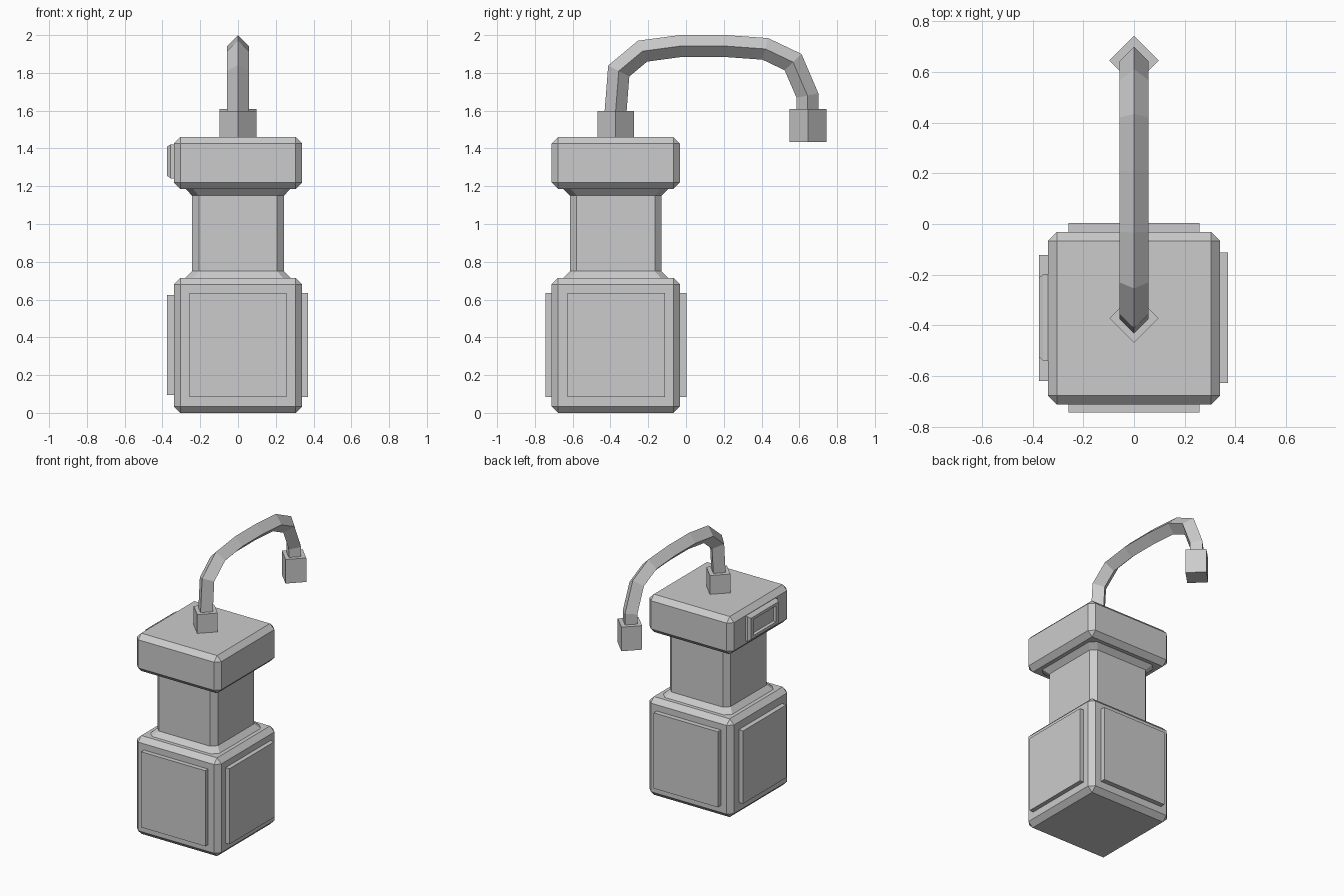
import bpy, bmesh, math
from mathutils import Vector

if "Cube" in bpy.data.objects:
    bpy.data.objects.remove(bpy.data.objects["Cube"])

CY = -0.372  # centre line of the bottle-like body in y


def finish(name, bm):
    bmesh.ops.recalc_face_normals(bm, faces=bm.faces[:])
    me = bpy.data.meshes.new(name)
    bm.to_mesh(me)
    bm.free()
    ob = bpy.data.objects.new(name, me)
    bpy.context.collection.objects.link(ob)
    return ob


def box(name, lo, hi, bevel=0):
    bm = bmesh.new()
    bmesh.ops.create_cube(bm, size=1)
    for v in bm.verts:
        v.co = Vector([(a + b) / 2 + c * (b - a) for a, b, c in zip(lo, hi, v.co)])
    if bevel:
        bmesh.ops.bevel(bm, geom=bm.edges[:], offset=bevel, segments=1,
                        affect='EDGES', profile=0.5)
    return finish(name, bm)


def loft(name, rings):
    bm = bmesh.new()
    loops = [[bm.verts.new(p) for p in r] for r in rings]
    n = len(loops[0])
    for a, b in zip(loops, loops[1:]):
        for i in range(n):
            j = (i + 1) % n
            bm.faces.new((a[i], a[j], b[j], b[i]))
    bm.faces.new(loops[0])
    bm.faces.new(loops[-1])
    return finish(name, bm)


def octagon(h, c, z):
    pts = [(h, -c), (h, c), (c, h), (-c, h), (-h, c), (-h, -c), (-c, -h), (c, -h)]
    return [(x, y + CY, z) for x, y in pts]


def diamond(y, z, r):
    return [(r, y, z), (0, y + r, z), (-r, y, z), (0, y - r, z)]


# Main blocks
box("base_block", (-0.34, CY - 0.34, 0), (0.34, CY + 0.34, 0.715), 0.035)
box("head_block", (-0.34, CY - 0.34, 1.185), (0.34, CY + 0.34, 1.46), 0.035)

# Neck flaring into both blocks
loft("neck", [octagon(h, c, z) for h, c, z in
              [(0.28, 0.24, 0.712), (0.243, 0.207, 0.75),
               (0.243, 0.207, 1.15), (0.28, 0.24, 1.188)]])

# Raised panels on the four sides of the base
box("front_panel", (-0.258, -0.745, 0.085), (0.258, -0.70, 0.635))
box("back_panel", (-0.258, -0.05, 0.085), (0.258, 0.003, 0.635))
box("right_panel", (0.33, CY - 0.256, 0.085), (0.371, CY + 0.26, 0.635))
box("left_panel", (-0.375, CY - 0.248, 0.095), (-0.33, CY + 0.25, 0.625))

# Framed plate on the left of the head: chamfered rim around a recess
frame = []
for x, dy, dz in [(-0.33, 0.172, 0.09), (-0.357, 0.172, 0.09), (-0.375, 0.157, 0.078),
                  (-0.375, 0.13, 0.058), (-0.357, 0.125, 0.053)]:
    frame.append([(x, CY + 0.003 + sy * dy, 1.332 + sz * dz)
                  for sy, sz in ((-1, -1), (1, -1), (1, 1), (-1, 1))])
loft("side_plate", frame)

# Diamond-shaped hose fittings
loft("hose_socket", [diamond(CY, z, 0.097) for z in (1.455, 1.597)])
loft("hose_plug", [diamond(0.645, z, 0.098) for z in (1.435, 1.61)])

# Four-sided hose swept along its path with mitred bends
path = [Vector(p) for p in [(-0.374, 1.58), (-0.356, 1.81), (-0.23, 1.915), (-0.03, 1.942),
                            (0.21, 1.942), (0.42, 1.927), (0.567, 1.857),
                            (0.643, 1.68), (0.643, 1.60)]]
R = 0.058
rings = []
for i, p in enumerate(path):
    a = (p - path[i - 1]).normalized() if i else Vector((0, 1))
    b = (path[i + 1] - p).normalized() if i < len(path) - 1 else a
    t = (a + b).normalized()
    n = Vector((-t.y, t.x)) * R / max(t.dot(a), 0.7)
    rings.append([(R, p.x, p.y), (0, p.x + n.x, p.y + n.y),
                  (-R, p.x, p.y), (0, p.x - n.x, p.y - n.y)])
loft("hose", rings)
